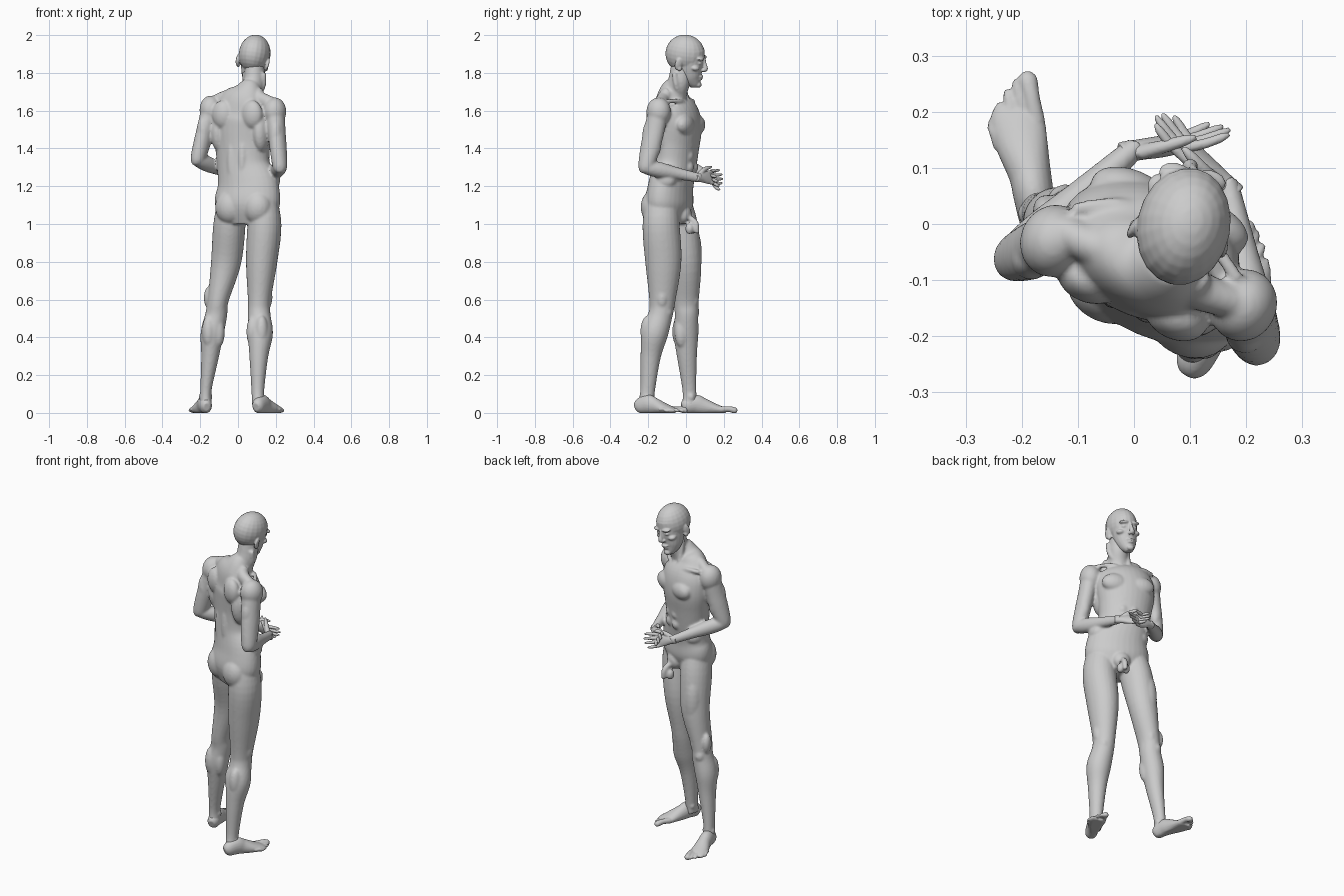
import bpy, bmesh, math
from mathutils import Vector, Matrix

cube = bpy.data.objects.get("Cube")
if cube:
    bpy.data.objects.remove(cube, do_unlink=True)

skin = bpy.data.materials.new("plain grey skin")
skin.use_nodes = True
GREY = (0.6, 0.6, 0.6, 1)
skin.diffuse_color = GREY
skin.node_tree.nodes["Principled BSDF"].inputs["Base Color"].default_value = GREY
skin.node_tree.nodes["Principled BSDF"].inputs["Roughness"].default_value = 0.7

Z = Vector((0, 0, 1))
YAW = Matrix.Rotation(math.radians(-23), 3, "Z")
SIDE, FRONT = YAW @ Vector((1, 0, 0)), YAW @ Vector((0, 1, 0))


def spline(rows, steps=5):
    """Smooth rows of numbers through their control values."""
    rows = [Vector(r) for r in rows]
    out = []
    for i in range(len(rows) - 1):
        p0, p1 = rows[max(i - 1, 0)], rows[i]
        p2, p3 = rows[i + 1], rows[min(i + 2, len(rows) - 1)]
        for k in range(steps):
            t = k / steps
            out.append(0.5 * (2 * p1 + (p2 - p0) * t + (2 * p0 - 5 * p1 + 4 * p2 - p3) * t * t
                              + (3 * p1 - p0 - 3 * p2 + p3) * t ** 3))
    return out + [rows[-1]]


def loft(bm, rows, side=SIDE, n=20):
    """Closed tube: rows of x, y, z, half width along side, half depth."""
    rows = spline(rows)
    pts = [Vector(r[:3]) for r in rows]
    rings = []
    for i, p in enumerate(pts):
        t = (pts[min(i + 1, len(pts) - 1)] - pts[max(i - 1, 0)]).normalized()
        s = (side - t * side.dot(t)).normalized()
        u = t.cross(s)
        angles = [2 * math.pi * k / n for k in range(n)]
        rings.append([bm.verts.new(p + s * rows[i][3] * math.cos(a) + u * rows[i][4] * math.sin(a))
                      for a in angles])
    for a, b in zip(rings, rings[1:]):
        for k in range(n):
            bm.faces.new((a[k], a[(k + 1) % n], b[(k + 1) % n], b[k]))
    bm.faces.new(rings[0][::-1])
    bm.faces.new(rings[-1])


def blob(bm, centre, radii, frame=YAW):
    m = Matrix.Translation(centre) @ frame.to_4x4() @ Matrix.Diagonal((*radii, 1))
    bmesh.ops.create_uvsphere(bm, u_segments=20, v_segments=14, radius=1, matrix=m)


def finish(name, bm, voxel, smooth):
    """Blend the overlapping forms into one skin."""
    bmesh.ops.recalc_face_normals(bm, faces=bm.faces)
    mesh = bpy.data.meshes.new(name)
    bm.to_mesh(mesh)
    bm.free()
    mesh.materials.append(skin)
    ob = bpy.data.objects.new(name, mesh)
    bpy.context.collection.objects.link(ob)
    rm = ob.modifiers.new("blend", "REMESH")
    rm.mode, rm.voxel_size, rm.use_smooth_shade = "VOXEL", voxel, True
    sm = ob.modifiers.new("soften", "SMOOTH")
    sm.factor, sm.iterations = 0.5, smooth


# Torso
body = bmesh.new()
loft(body, [(.05, -.09, 1.0, .13, .08), (.05, -.09, 1.1, .18, .115), (.05, -.08, 1.2, .172, .108),
            (.03, -.06, 1.3, .145, .108), (.025, -.05, 1.4, .15, .112), (.025, -.045, 1.5, .165, .12),
            (.03, -.055, 1.58, .165, .115), (.035, -.075, 1.65, .135, .085), (.055, -.075, 1.7, .08, .065),
            (.07, -.06, 1.74, .05, .05)], n=32)
# Neck
loft(body, [(.055, -.075, 1.62, .08, .07), (.07, -.055, 1.7, .06, .062), (.086, -.035, 1.76, .055, .06),
            (.088, -.025, 1.84, .05, .055)])


def at(s, f, z, base=(.03, -.055)):
    """Point in the torso's turned frame."""
    return Vector((base[0], base[1], z)) + SIDE * s + FRONT * f


# Chest, back, belly and hip muscles, mirrored across the turned body
HIP = (.05, -.09)
for m in (-1, 1):
    blob(body, at(m * .073, .085, 1.525), (.078, .045, .055))
    blob(body, at(m * .12, -.04, 1.49), (.045, .065, .11))
    blob(body, at(m * .085, -.085, 1.58), (.058, .04, .075))
    blob(body, at(m * .032, -.088, 1.33), (.026, .028, .13))
    blob(body, at(m * .078, -.055, 1.09, HIP), (.08, .067, .09))
    blob(body, at(m * .12, .03, 1.23, HIP), (.05, .06, .05))
    for k in range(3):
        blob(body, at(m * .03, .088, 1.3 + .06 * k), (.031, .027, .032))
    neck_side = at(m * .035, -.02, 1.69, (.07, -.06))
    loft(body, [(*neck_side, .035, .045), (*at(m * .1, -.025, 1.665), .035, .04),
                (*at(m * .165, -.02, 1.64), .03, .035)], side=FRONT)
    loft(body, [(*at(m * .02, .065, 1.63), .012, .012), (*at(m * .09, .06, 1.65), .012, .012),
                (*at(m * .16, .02, 1.65), .012, .012)], side=FRONT)
    # Cords at the front of the neck
    loft(body, [(*at(m * .015, .068, 1.64), .01, .01), (*at(m * .05, .035, 1.72, (.07, -.06)), .014, .014),
                (*at(m * .055, .0, 1.8, (.085, -.04)), .014, .014)])

# Groin
groin = at(0, .125, 1.0, HIP)
blob(body, at(0, .09, 1.05, HIP), (.05, .035, .05))
for m in (-1, 1):
    blob(body, groin + SIDE * m * .017 - Z * .025, (.02, .023, .03))
loft(body, [(*(groin + Z * .03), .016, .016), (*(groin + FRONT * .03), .016, .016),
            (*(groin + FRONT * .036 - Z * .05), .012, .012)])

# Arms: shoulder, elbow and wrist joints
ARMS = {"left": ((-.143, -.03, 1.61), (-.213, -.06, 1.34), (-.005, .13, 1.25)),
        "right": ((.195, -.145, 1.6), (.222, -.212, 1.3), (.168, .065, 1.245))}
for joints in ARMS.values():
    sh, el, wr = (Vector(j) for j in joints)
    blob(body, sh - Z * .005, (.06, .066, .075))
    loft(body, [(*sh, .052, .055), (*sh.lerp(el, .35), .046, .056), (*sh.lerp(el, .65), .044, .054),
                (*el, .038, .042), (*(el - Z * .025), .02, .024)])
    blob(body, sh.lerp(el, .6) + FRONT * .022, (.033, .034, .07))
    blob(body, sh.lerp(el, .45) - FRONT * .022, (.036, .036, .085))
    d = (wr - el).normalized()
    loft(body, [(*(el - d * .03), .02, .022), (*el, .036, .037), (*el.lerp(wr, .25), .042, .039),
                (*el.lerp(wr, .6), .032, .03), (*wr, .025, .021), (*(wr + d * .015), .023, .018)], side=Z)

# Legs
LEFT_LEG = [(-.03, -.065, 1.15, .07, .08), (-.045, -.035, 1.0, .085, .096), (-.063, 0, .8, .08, .082),
            (-.105, 0, .6, .056, .068), (-.115, .003, .52, .058, .062), (-.137, 0, .42, .061, .066),
            (-.148, .005, .3, .047, .053), (-.17, .018, .12, .03, .037), (-.17, .02, .04, .032, .042)]
RIGHT_LEG = [(.13, -.125, 1.15, .07, .08), (.14, -.132, 1.0, .09, .098), (.125, -.12, .8, .083, .096),
             (.113, -.125, .6, .061, .07), (.112, -.135, .52, .06, .064), (.118, -.165, .42, .067, .07),
             (.11, -.187, .3, .05, .054), (.105, -.203, .12, .034, .039), (.108, -.213, .04, .034, .043)]
for rows, toe, m in ((LEFT_LEG, (-.22, .97, 0), 1), (RIGHT_LEG, (.5, .87, 0), -1)):
    ahead = Vector(toe).normalized()
    across = ahead.cross(Z)
    frame = Matrix((across, ahead, Z)).transposed()
    loft(body, rows, side=Vector((1, 0, 0)), n=24)
    knee, calf, thigh, ankle = (Vector(rows[i][:3]) for i in (4, 5, 2, 7))
    blob(body, knee + ahead * .042 + Z * .015, (.03, .027, .036), frame)
    for k in (-1, 1):
        blob(body, calf + across * k * .027 - ahead * .03 + Z * .01, (.034, .038, .085), frame)
        blob(body, knee + across * k * .034 + ahead * .025 + Z * .09, (.027, .033, .06), frame)
        blob(body, ankle + across * k * .022 - Z * .035 + ahead * .005, (.016, .018, .018), frame)
    blob(body, thigh + ahead * .03 + Z * .04, (.055, .055, .16), frame)
finish("body", body, .007, 5)


# Feet
def foot(name, heel, toe, medial):
    bm = bmesh.new()
    heel, d = Vector(heel), Vector(toe).normalized()
    s = d.cross(Z) * medial

    def p(t, off, z):
        return heel + d * t + s * off + Z * z
    loft(bm, [(*p(0, 0, .03), .018, .022), (*p(.02, 0, .036), .032, .04), (*p(.07, .002, .046), .036, .05),
              (*p(.11, .004, .036), .038, .044), (*p(.17, .002, .022), .047, .03),
              (*p(.215, .004, .014), .048, .02), (*p(.235, .008, .012), .036, .012)], side=s)
    for k in range(5):
        off, end = .037 - .02 * k, .29 - .006 * k - .0028 * k * k
        r = .017 if k == 0 else .0105 - .0005 * k
        base = .2 - .008 * k
        loft(bm, [(*p(base, off * .95, .018), r, r), (*p((base + end) / 2, off, .02), r * .9, r * .9),
                  (*p(end - .014, off, .013), r * 1.05, r), (*p(end, off, .01), r * .5, r * .5)], side=s, n=12)
    for v in bm.verts:
        v.co.z = max(v.co.z, 0)
    finish(name, bm, .0045, 2)


foot("left_foot", (-.165, -.02, 0), (-.22, .97, 0), 1)
foot("right_foot", (.095, -.265, 0), (.5, .87, 0), -1)


# Hands
def hand(name, wrist, tip, side, curl):
    bm = bmesh.new()
    w = Vector(wrist)
    d = (Vector(tip) - w).normalized()
    s = Vector(side)
    s = (s - d * s.dot(d)).normalized()
    n = d.cross(s) * curl

    def p(t, off, c=0):
        return w + d * t + s * off + n * c
    loft(bm, [(*p(-.02, 0), .023, .019), (*p(.015, 0), .025, .018), (*p(.05, .002), .035, .017),
              (*p(.085, 0), .038, .014), (*p(.1, 0), .034, .009)], side=s)
    for k in range(4):
        off, length = .029 - .0193 * k, (.083, .092, .086, .068)[k]
        loft(bm, [(*p(.08, off), .01, .01), (*p(.09 + length * .4, off * 1.2, .003), .0092, .0092),
                  (*p(.09 + length * .8, off * 1.3, .01), .008, .008),
                  (*p(.09 + length, off * 1.3, .015), .004, .004)], side=s, n=12)
    loft(bm, [(*p(.015, .015), .016, .014), (*p(.05, .04, .012), .012, .012), (*p(.085, .05, .02), .01, .01),
              (*p(.108, .053, .024), .005, .005)], side=s, n=12)
    finish(name, bm, .0035, 2)


hand("left_hand", ARMS["left"][2], (.18, .16, 1.205), (.1, -.3, .95), -1)
hand("right_hand", ARMS["right"][2], (.03, .19, 1.245), (-.2, -.4, .9), 1)

# Head, built facing +y and then turned, bowed and tilted
head = bmesh.new()
UPRIGHT, RIGHT = Matrix.Identity(3), Vector((1, 0, 0))
blob(head, (0, -.008, .03), (.083, .106, .102), UPRIGHT)
loft(head, [(0, .01, .05, .074, .085), (0, .018, 0, .071, .08), (0, .025, -.05, .065, .072),
            (0, .04, -.09, .055, .056), (0, .056, -.122, .036, .036), (0, .06, -.14, .02, .02)], side=RIGHT)
loft(head, [(0, .092, .018, .009, .012), (0, .102, -.01, .01, .012), (0, .11, -.035, .014, .013),
            (0, .1, -.047, .012, .008)], side=RIGHT, n=12)
blob(head, (0, .085, -.077), (.026, .018, .008), UPRIGHT)
blob(head, (0, .083, -.091), (.022, .017, .008), UPRIGHT)
blob(head, (0, .082, -.123), (.022, .016, .016), UPRIGHT)
for m in (-1, 1):
    blob(head, (m * .032, .083, .022), (.03, .02, .01), UPRIGHT)
    blob(head, (m * .032, .08, -.002), (.015, .014, .009), UPRIGHT)
    blob(head, (m * .046, .062, -.03), (.024, .024, .015), UPRIGHT)
    blob(head, (m * .012, .098, -.043), (.008, .01, .008), UPRIGHT)
    lean = Matrix.Rotation(math.radians(-12), 3, "X") @ Matrix.Rotation(math.radians(m * 20), 3, "Z")
    blob(head, (m * .08, -.022, -.015), (.009, .02, .034), lean)
    blob(head, (m * .077, -.014, -.04), (.009, .012, .014), lean)
turn = (Matrix.Translation((.085, 0, 1.87)) @ Matrix.Rotation(math.radians(-11), 4, "Z")
        @ Matrix.Rotation(math.radians(-8), 4, "X") @ Matrix.Rotation(math.radians(8), 4, "Y"))
bmesh.ops.transform(head, matrix=turn, verts=head.verts)
finish("head", head, .0045, 2)
